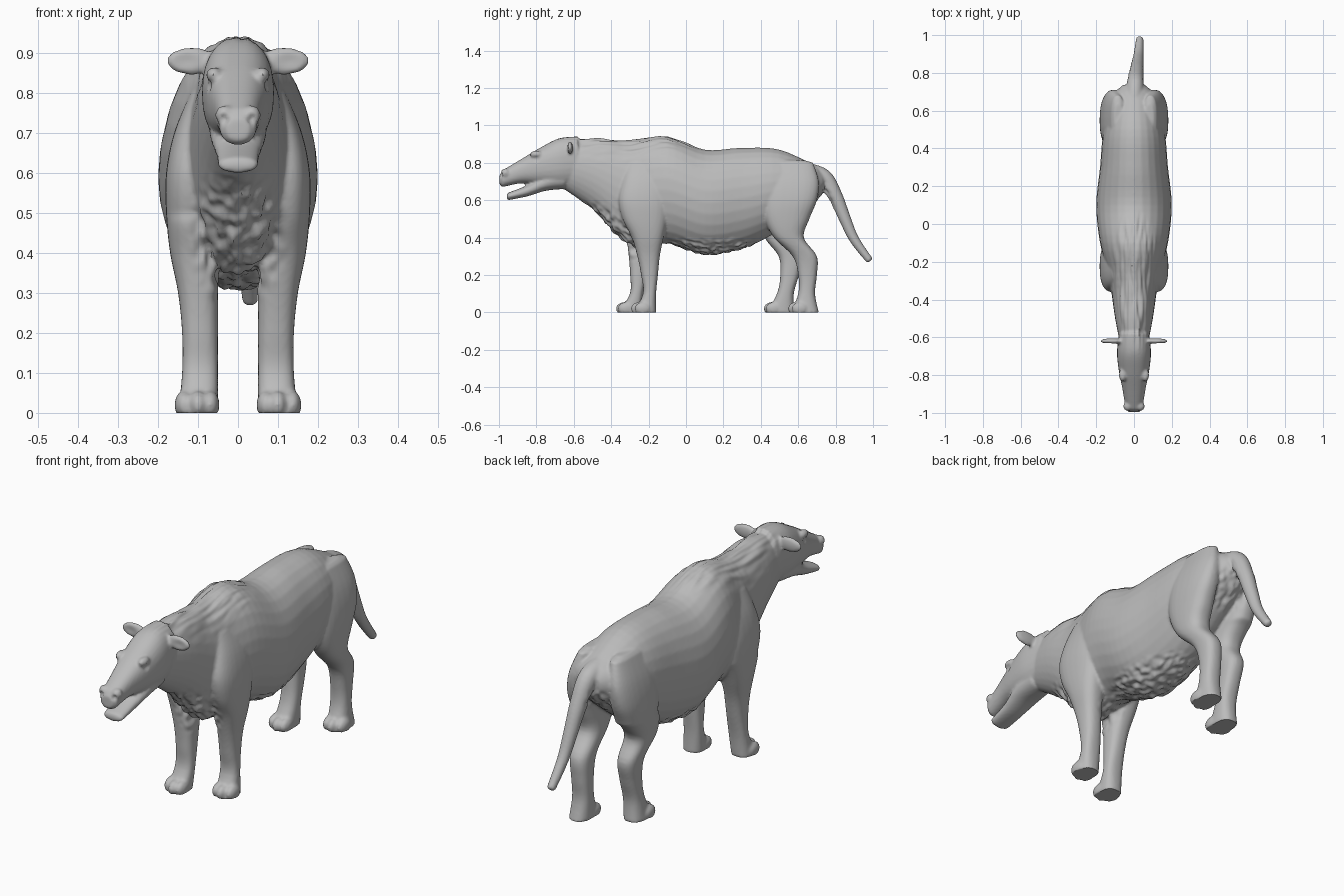
import bpy, bmesh, math
from mathutils import Vector, noise

if "Cube" in bpy.data.objects:
    bpy.data.objects.remove(bpy.data.objects["Cube"])

shade = (.5, .5, .5, 1)
grey = bpy.data.materials.new("plain grey clay")
grey.use_nodes = True
grey.diffuse_color = shade
grey.node_tree.nodes["Principled BSDF"].inputs["Base Color"].default_value = shade


def spline(rows, steps=5):
    """Smoothly resample a list of sections."""
    last = len(rows) - 1
    out = []
    for i in range(last):
        before, here, there, after = (rows[max(0, min(last, i + k))] for k in (-1, 0, 1, 2))
        for s in range(steps):
            t = s / steps
            out.append([q + t / 2 * (r - p + t * (2 * p - 5 * q + 4 * r - e + t * (3 * (q - r) + e - p)))
                        for p, q, r, e in zip(before, here, there, after)])
    return out + [list(rows[last])]


def domed(end, inner):
    """A smaller ring beyond an end section, which rounds the end off."""
    centre, across, along = end
    outward = (centre - inner[0]).normalized()
    reach = .4 * min(across.length, along.length)
    return centre + outward * reach, across * .6, along * .6


def loft(bm, sections, power=1, sides=28):
    """Skin closed rings given as centre and two half axes."""
    sections = [domed(sections[0], sections[1]), *sections, domed(sections[-1], sections[-2])]
    rings = []
    for centre, across, along in sections:
        ring = []
        for k in range(sides):
            angle = math.tau * k / sides
            c, s = (math.copysign(abs(n) ** power, n) for n in (math.cos(angle), math.sin(angle)))
            ring.append(bm.verts.new(centre + across * c + along * s))
        rings.append(ring)
    for ring, following in zip(rings, rings[1:]):
        for k in range(sides):
            j = (k + 1) % sides
            bm.faces.new((ring[k], ring[j], following[j], following[k]))
    bm.faces.new(rings[0][::-1])
    bm.faces.new(rings[-1])


def trunk(bm, start, step, tops, bottoms, widths, power=1):
    """Upright sections at even steps from front to back."""
    rows = [(start + step * i, *row) for i, row in enumerate(zip(tops, bottoms, widths))]
    loft(bm, [(Vector((0, y, (top + bottom) / 2)), Vector((width, 0, 0)), Vector((0, 0, (top - bottom) / 2)))
              for y, top, bottom, width in spline(rows)], power)


def blob(bm, centre, size):
    made = bmesh.ops.create_icosphere(bm, subdivisions=3, radius=1)["verts"]
    bmesh.ops.scale(bm, vec=size, verts=made)
    bmesh.ops.translate(bm, vec=centre, verts=made)


def leg(bm, side, stride, fronts, backs):
    """Level sections at even steps from the top to the sole."""
    inner = .05
    outers = (.12, .16, .18, .18, .17, .15, .14, .14, .15)
    top = .8
    drop = top / (len(outers) - 1)
    rows = [(top - drop * i, *row) for i, row in enumerate(zip(fronts, backs, outers))]
    sections = []
    for z, front, back, outer in spline(rows):
        shift = stride * max(0, 1 - 2 * max(z, 0)) ** .6
        sections.append((Vector((side * (inner + outer) / 2, (front + back) / 2 + shift, z)),
                         Vector(((outer - inner) / 2, 0, 0)), Vector((0, (back - front) / 2, 0))))
    loft(bm, sections, .8)
    # toes
    for x, setback in ((.07, .04), (.1, .03), (.135, .05)):
        blob(bm, (side * x, fronts[-1] + stride + setback, .02), (.024, .045, .036))


def tail(bm, path):
    last = len(path) - 1
    rows = spline([(.03 * i / last, y, z, .05 - .03 * i / last) for i, (y, z) in enumerate(path)])
    points = [Vector(row[:3]) for row in rows]
    across = Vector((1, 0, 0))
    sections = []
    for i, point in enumerate(points):
        heading = points[min(i + 1, len(points) - 1)] - points[max(i - 1, 0)]
        radius = rows[i][3]
        sections.append((point, across * radius, heading.cross(across).normalized() * radius))
    loft(bm, sections)


bm = bmesh.new()

# torso and neck
trunk(bm, -.7, .2,
      tops=(.91, .93, .92, .94, .87, .88, .87, .78),
      bottoms=(.69, .55, .36, .37, .31, .34, .44, .6),
      widths=(.06, .1, .13, .18, .2, .18, .16, .1))
# head with upper jaw
trunk(bm, -.98, .1,
      tops=(.76, .82, .88, .93, .94),
      bottoms=(.67, .69, .68, .67, .68),
      widths=(.045, .06, .08, .09, .08), power=.85)
# lower jaw
trunk(bm, -.95, .1,
      tops=(.64, .68, .74, .78),
      bottoms=(.6, .62, .65, .66),
      widths=(.05, .055, .07, .07), power=.9)

for side in (1, -1):
    # legs, the right pair stepping forward
    leg(bm, side, min(0, side) * .08,
        fronts=(-.31, -.34, -.36, -.34, -.29, -.26, -.24, -.23, -.28),
        backs=(-.12, -.1, -.09, -.1, -.12, -.14, -.15, -.16, -.16))
    leg(bm, side, min(0, side) * .13,
        fronts=(.44, .41, .41, .42, .47, .57, .6, .6, .56),
        backs=(.68, .71, .7, .66, .63, .7, .7, .69, .71))
    # ear, brow and nostril rim
    blob(bm, (side * .115, -.62, .88), (.065, .015, .035))
    blob(bm, (side * .06, -.8, .845), (.02, .035, .02))
    blob(bm, (side * .033, -.965, .745), (.024, .025, .025))

tail(bm, [(.65, .75), (.74, .72), (.8, .62), (.85, .5), (.9, .39), (.98, .28)])

bmesh.ops.recalc_face_normals(bm, faces=bm.faces)
mesh = bpy.data.meshes.new("body")
bm.to_mesh(mesh)
bm.free()
body = bpy.data.objects.new("body", mesh)
bpy.context.collection.objects.link(body)
bpy.context.view_layer.objects.active = body
body.select_set(True)

# blend the parts into one skin
remesh = body.modifiers.new("blend", "REMESH")
remesh.mode = "VOXEL"
remesh.voxel_size = .007
relax = body.modifiers.new("relax", "SMOOTH")
relax.iterations = 5
for modifier in ("blend", "relax"):
    bpy.ops.object.modifier_apply(modifier=modifier)


def nearness(point, centre, size):
    """One at the centre of an ellipsoid patch, falling to zero at its edge."""
    offset = Vector((p - c) / s for p, c, s in zip(point, centre, size))
    return max(0, 1 - offset.length)


# patches of shaggy hair: centre, size, grain, depth
coarse, strands = (45, 28, 28), (60, 9, 14)
hair = {
    "belly": ((0, .15, .32), (.2, .35, .12), coarse, .012),
    "chest": ((0, -.35, .45), (.13, .3, .22), coarse, .014),
    "rump": ((0, .7, .6), (.1, .12, .15), coarse, .009),
    "mane": ((0, -.3, .92), (.16, .4, .2), strands, .009),
}
# hollows pressed in on both sides: centre, size, depth
hollows = {
    "nostril": ((.036, -.99, .735), (.016, .016, .016), .012),
    "eye socket": ((.078, -.8, .82), (.02, .02, .02), .007),
    "ear cup": ((.13, -.64, .88), (.04, .02, .025), .007),
}
bm = bmesh.new()
bm.from_mesh(body.data)
bm.normal_update()
moved = []
for v in bm.verts:
    mirrored = Vector((abs(v.co.x), v.co.y, v.co.z))
    push = 0
    for centre, size, grain, depth in hair.values():
        tuft = noise.noise(v.co * Vector(grain))
        push += depth * tuft * min(1, 3 * nearness(v.co, centre, size))
    for centre, size, depth in hollows.values():
        push -= depth * nearness(mirrored, centre, size)
    moved.append(v.co + v.normal * push)
for v, place in zip(bm.verts, moved):
    v.co = place
    # flat soles
    v.co.z = max(0, v.co.z)
bm.to_mesh(body.data)
bm.free()
body.data.materials.clear()
body.data.materials.append(grey)
bpy.ops.object.shade_smooth_by_angle(angle=math.radians(50))
